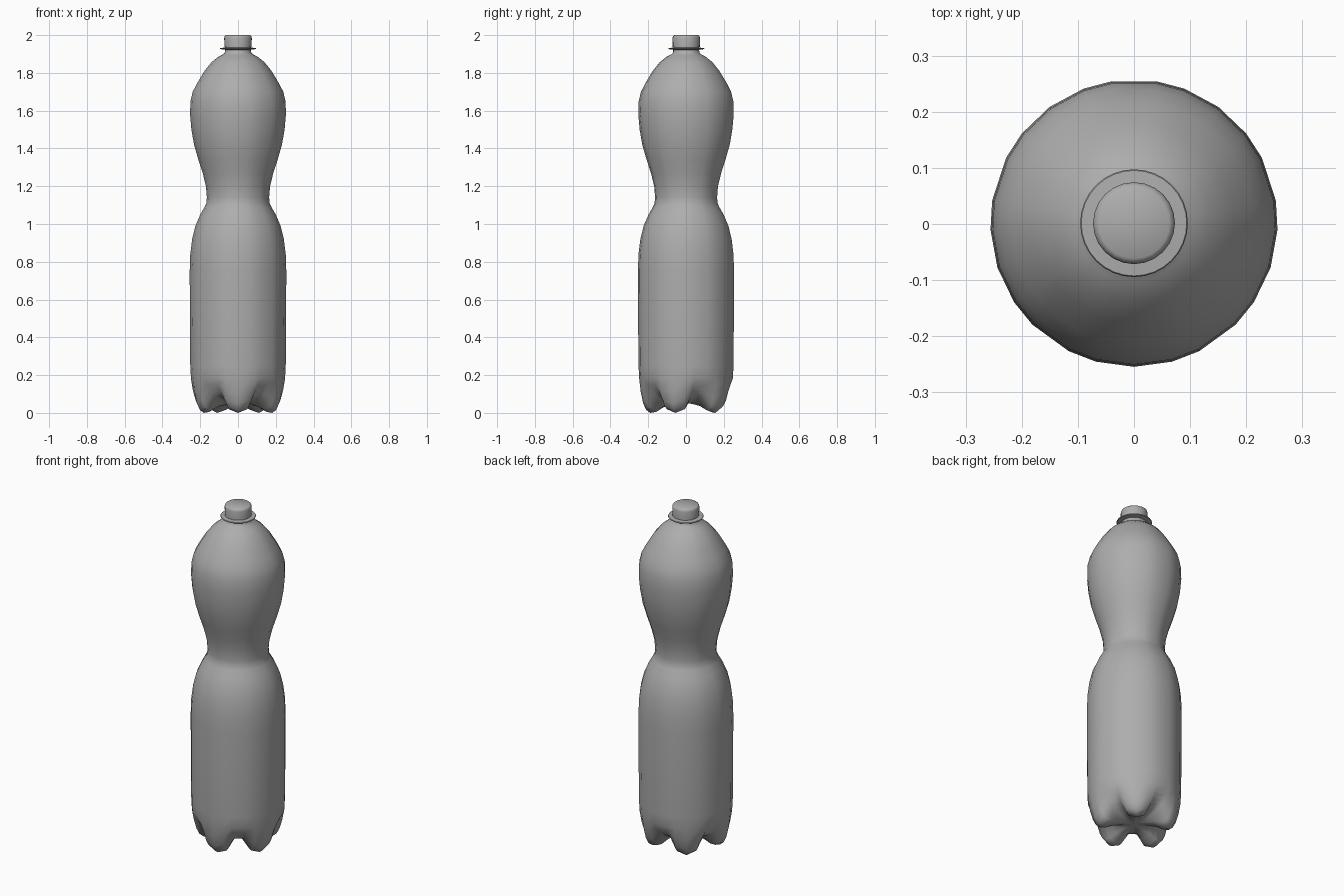
import bpy, bmesh, math

cube = bpy.data.objects.get("Cube")
if cube:
    bpy.data.objects.remove(cube, do_unlink=True)

grey = bpy.data.materials.new("plain_grey")
grey.use_nodes = True
colour = (0.42, 0.42, 0.42, 1)
grey.diffuse_color = colour
grey.node_tree.nodes["Principled BSDF"].inputs["Base Color"].default_value = colour

SHIFT = 0.0015  # recentres the five-sided outline in depth


def loft(name, rings, low=None, high=None, angle=40):
    """Skin rings of points; low / high are optional pole points closing the ends."""
    bm = bmesh.new()
    loops = [[bm.verts.new(p) for p in ring] for ring in rings]
    n = len(loops[0])
    for a, b in zip(loops, loops[1:]):
        for i in range(n):
            j = (i + 1) % n
            bm.faces.new((a[i], a[j], b[j], b[i]))
    for pole, loop in ((low, loops[0]), (high, loops[-1])):
        if pole is not None:
            tip = bm.verts.new((0, SHIFT, pole))
            for i in range(n):
                bm.faces.new((loop[i], loop[(i + 1) % n], tip))
    bmesh.ops.recalc_face_normals(bm, faces=bm.faces)
    mesh = bpy.data.meshes.new(name)
    bm.to_mesh(mesh)
    bm.free()
    mesh.materials.append(grey)
    obj = bpy.data.objects.new(name, mesh)
    bpy.context.collection.objects.link(obj)
    bpy.ops.object.select_all(action='DESELECT')
    obj.select_set(True)
    bpy.context.view_layer.objects.active = obj
    bpy.ops.object.shade_smooth_by_angle(angle=math.radians(angle))
    return obj


def point(r, degrees, z):
    a = math.radians(degrees)
    return (r * math.cos(a), r * math.sin(a) + SHIFT, z)


def circle(r, z, n):
    return [point(r, 360 * i / n, z) for i in range(n)]


# Five feet, each with a crest, two flanks and two groove edges
# (angle from the crest, share of the groove shape)
FOOT = [(-27, 1), (-15.4, 0.22), (0, 0), (15.4, 0.22), (27, 1)]
SECTORS = [(-90 + 72 * k + off, w) for k in range(5) for off, w in FOOT]

# Underside and feet: crest radius, crest height, groove radius, groove height
BASE = [
    (0.06, 0.047, 0.05, 0.05),
    (0.12, 0.03, 0.10, 0.06),
    (0.16, 0.005, 0.145, 0.075),
    (0.19, 0.0, 0.175, 0.09),
    (0.212, 0.015, 0.195, 0.105),
    (0.228, 0.05, 0.212, 0.125),
    (0.241, 0.11, 0.232, 0.15),
    (0.249, 0.18, 0.25, 0.185),
]
rings = [[point(fr + (gr - fr) * w, a, fz + (gz - fz) * w) for a, w in SECTORS]
         for fr, fz, gr, gz in BASE]

# Walls, pinched waist, shoulder and neck: radius, height
WALL = [
    (0.253, 0.25), (0.255, 0.5), (0.256, 0.75), (0.253, 0.84), (0.243, 0.92),
    (0.226, 0.99), (0.2, 1.05), (0.177, 1.09), (0.168, 1.11), (0.165, 1.14),
    (0.17, 1.2), (0.187, 1.27), (0.21, 1.34), (0.233, 1.42), (0.247, 1.5),
    (0.254, 1.58), (0.252, 1.65), (0.24, 1.7), (0.217, 1.745), (0.178, 1.81),
    (0.14, 1.857), (0.105, 1.885), (0.08, 1.898), (0.07, 1.908), (0.068, 1.94),
]
rings += [[point(r, a, z) for a, w in SECTORS] for r, z in WALL]
loft("bottle_body", rings, low=0.05, high=1.94, angle=70)

# Thin collar below the cap
loft("neck_collar", [circle(r, z, 32) for r, z in
     ((0.066, 1.922), (0.094, 1.926), (0.096, 1.929), (0.094, 1.932), (0.066, 1.934))])

# Screw cap with a softened top edge
loft("screw_cap", [circle(r, z, 24) for r, z in
     ((0.072, 1.936), (0.073, 1.985), (0.07, 1.995), (0.063, 2.0))],
     low=1.936, high=2.0)
